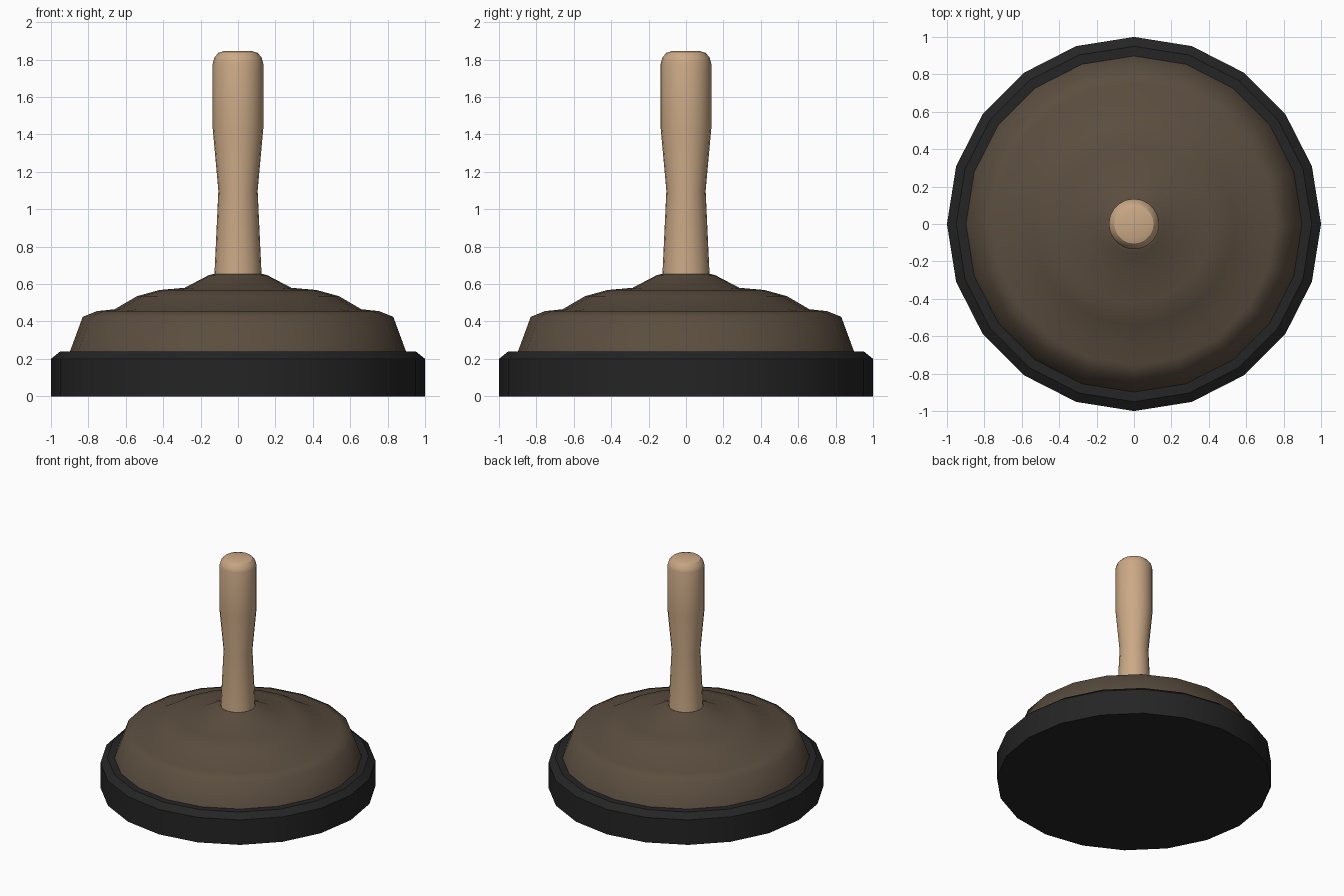
import bpy, bmesh, math

if "Cube" in bpy.data.objects:
    bpy.data.objects.remove(bpy.data.objects["Cube"])


def lathe(name, profile, color, sides=20, angle=30):
    """Revolve a (radius, height) profile around z and cap both ends."""
    bm = bmesh.new()
    rings = []
    for r, z in profile:
        rings.append([bm.verts.new((r * math.cos(2 * math.pi * i / sides),
                                    r * math.sin(2 * math.pi * i / sides), z))
                      for i in range(sides)])
    for a, b in zip(rings, rings[1:]):
        for i in range(sides):
            j = (i + 1) % sides
            bm.faces.new((a[i], a[j], b[j], b[i]))
    bm.faces.new(rings[0][::-1])
    bm.faces.new(rings[-1])
    mesh = bpy.data.meshes.new(name)
    bm.to_mesh(mesh)
    bm.free()
    obj = bpy.data.objects.new(name, mesh)
    bpy.context.collection.objects.link(obj)
    mat = bpy.data.materials.new(name + "_color")
    mat.diffuse_color = (*color, 1)
    mat.use_nodes = True
    mat.node_tree.nodes["Principled BSDF"].inputs["Base Color"].default_value = mat.diffuse_color
    mesh.materials.append(mat)
    bpy.ops.object.select_all(action='DESELECT')
    obj.select_set(True)
    bpy.context.view_layer.objects.active = obj
    bpy.ops.object.shade_smooth_by_angle(angle=math.radians(angle))
    return obj


# Black rubber rim with a bevelled top edge
lathe("rim", [(1.0, 0), (1.0, 0.2), (0.95, 0.24), (0.89, 0.24)],
      (0.018, 0.018, 0.018))

# Brown stepped cup
lathe("cup", [(0.9, 0.235), (0.83, 0.425), (0.755, 0.455), (0.66, 0.465),
              (0.54, 0.535), (0.42, 0.568), (0.285, 0.58), (0.155, 0.648),
              (0.125, 0.655)],
      (0.105, 0.075, 0.05), angle=60)

# Turned wooden handle
lathe("handle", [(0.127, 0.63), (0.105, 1.1), (0.135, 1.43), (0.135, 1.78),
                 (0.126, 1.812), (0.105, 1.836), (0.075, 1.845)],
      (0.6, 0.4, 0.24))
